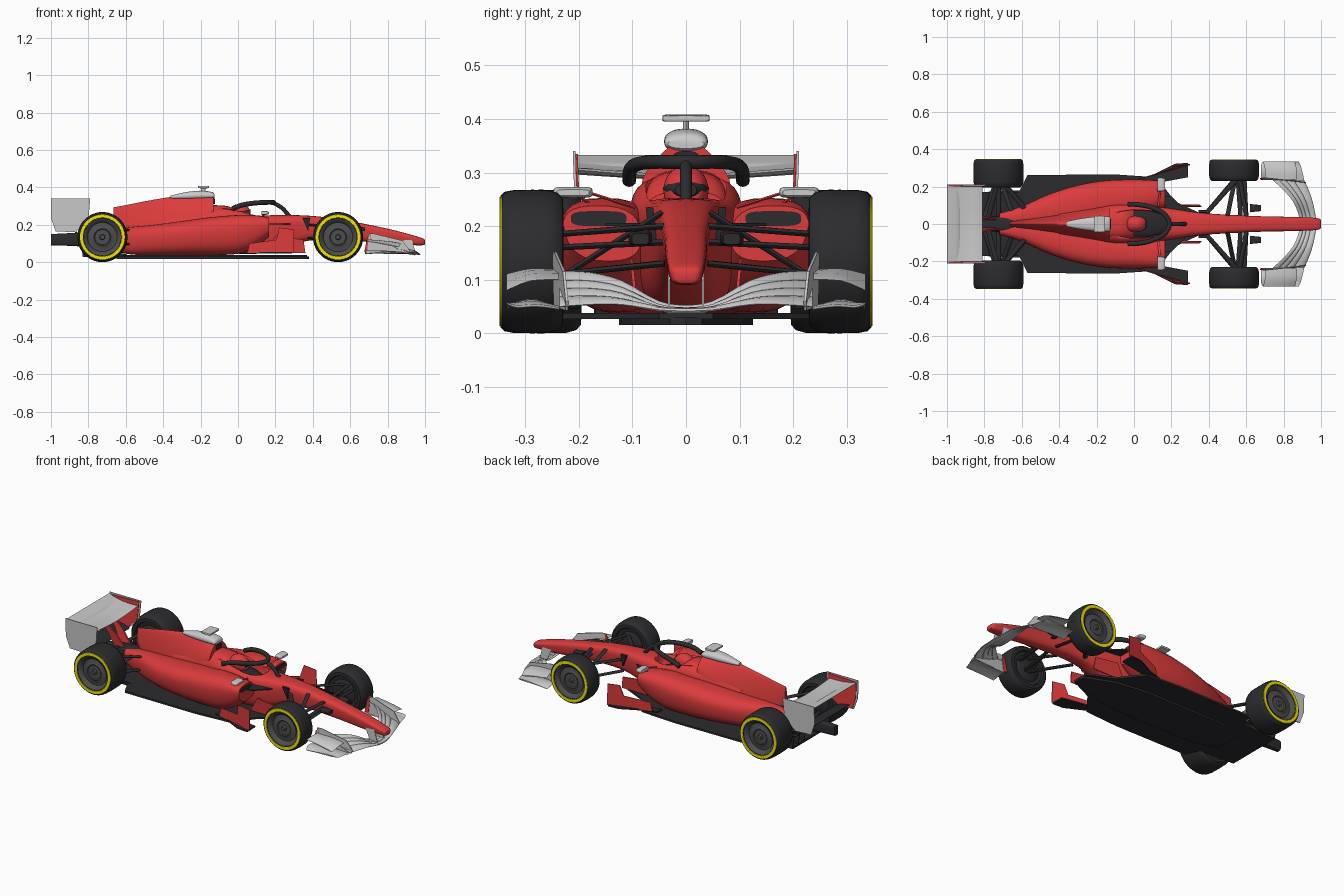
import bpy, bmesh, math
from mathutils import Vector


def material(name, col):
    m = bpy.data.materials.new(name)
    m.diffuse_color = (*col, 1)
    return m


RED = material("red_paint", (0.72, 0.045, 0.045))
DARK = material("dark_carbon", (0.025, 0.025, 0.028))
RIM = material("rim_grey", (0.075, 0.075, 0.08))
YELLOW = material("yellow_band", (0.9, 0.8, 0.0))
GREY = None


def mesh(name, verts, faces, mat, mirror=False, angle=40):
    if mirror:  # add the copy on the other side of y = 0
        n = len(verts)
        verts = list(verts) + [(x, -y, z) for x, y, z in verts]
        faces = list(faces) + [[i + n for i in reversed(f)] for f in faces]
    me = bpy.data.meshes.new(name)
    me.from_pydata(verts, [], faces)
    bm = bmesh.new()
    bm.from_mesh(me)
    bmesh.ops.recalc_face_normals(bm, faces=bm.faces)
    bm.to_mesh(me)
    bm.free()
    me.polygons.foreach_set("use_smooth", [True] * len(me.polygons))
    me.set_sharp_from_angle(angle=math.radians(angle))
    if mat:
        me.materials.append(mat)
    ob = bpy.data.objects.new(name, me)
    bpy.context.collection.objects.link(ob)
    return ob


def skin(name, rings, mat, mirror=False):
    n = len(rings[0])
    faces = [[r * n + i, r * n + (i + 1) % n, (r + 1) * n + (i + 1) % n, (r + 1) * n + i]
             for r in range(len(rings) - 1) for i in range(n)]
    faces += [list(range(n))[::-1], [(len(rings) - 1) * n + i for i in range(n)]]
    return mesh(name, [p for r in rings for p in r], faces, mat, mirror)


def smooth(rows, steps=4):  # Catmull-Rom through rows of numbers
    out = []
    for i in range(len(rows) - 1):
        p = [rows[max(i - 1, 0)], rows[i], rows[i + 1], rows[min(i + 2, len(rows) - 1)]]
        for s in range(steps):
            t = s / steps
            out.append(tuple(0.5 * (2 * b + (c - a) * t + (2 * a - 5 * b + 4 * c - d) * t * t
                       + (3 * b - a - 3 * c + d) * t ** 3) for a, b, c, d in zip(*p)))
    return out + [tuple(rows[-1])]


def loft(name, stations, mat, e=2.8, k=0.0, mirror=False, n=32):
    # stations: x, centre y, bottom z, top z, half width; k narrows the bottom
    rings = []
    for x, yc, z0, z1, hw in smooth(stations):
        ring = []
        for i in range(n):
            c, s = math.cos(2 * math.pi * i / n), math.sin(2 * math.pi * i / n)
            v = 0.5 + 0.5 * math.copysign(abs(s) ** (2 / e), s)
            y = yc + hw * math.copysign(abs(c) ** (2 / e), c)
            ring.append((x, y * (1 - k * (1 - v)), z0 + (z1 - z0) * v))
        rings.append(ring)
    return skin(name, rings, mat, mirror)


FOIL = [(0, 0), (.08, .6), (.35, 1), (.7, .7), (1, .15), (1, -.15), (.7, .1), (.35, -.2), (.08, -.4)]


def wing(name, stations, mat, a=0.0, b=1.0, t=0.008, sag=0.0, mirror=False):
    # stations: y, leading x, trailing x, leading z, trailing z
    rings = []
    for y, xl, xt, zl, zt in smooth(stations, 3):
        ring = []
        for f, h in FOIL:
            g = a + (b - a) * f
            ring.append((xl + (xt - xl) * g, y, zl + (zt - zl) * g - sag * math.sin(math.pi * g) + h * t))
        rings.append(ring)
    return skin(name, rings, mat, mirror)


def plate(name, outline, y0, y1, mat, lean=0.0, toe=0.0):  # upright x-z panel on both sides
    zm, xm = min(z for _, z in outline), min(x for x, _ in outline)
    return skin(name, [[(x, y + lean * (z - zm) - toe * (x - xm), z) for x, z in outline] for y in (y0, y1)],
                mat, True)


def slab(name, outline, z0, z1, mat, mirror=True):  # flat x-y panel
    return skin(name, [[(x, y, z) for x, y in outline] for z in (z0, z1)], mat, mirror)


def rods(name, pairs, r, mat, mirror=True, n=10):
    verts, faces = [], []
    for p, q in pairs:
        p, q, o = Vector(p), Vector(q), len(verts)
        w = (q - p).cross(Vector((1, 0.01, 0))).normalized()
        u = w.cross(q - p).normalized() * 1.4
        for i in range(n):
            d = (u * math.cos(6.28318 * i / n) + w * .7 * math.sin(6.28318 * i / n)) * r
            verts += [tuple(p + d), tuple(q + d)]
        faces += [[o + 2 * i, o + 2 * ((i + 1) % n), o + 2 * ((i + 1) % n) + 1, o + 2 * i + 1] for i in range(n)]
        faces += [[o + 2 * i for i in range(n)], [o + 2 * i + 1 for i in range(n)]]
    return mesh(name, verts, faces, mat, mirror)


def lathe(name, prof, cx, y0, mat, n=56, cz=0.134):  # turned around the axle
    verts = [(cx + r * math.cos(2 * math.pi * j / n), y0 + y, cz + r * math.sin(2 * math.pi * j / n))
             for r, y in prof for j in range(n)]
    faces = [[i * n + j, i * n + (j + 1) % n, (i + 1) * n + (j + 1) % n, (i + 1) * n + j]
             for i in range(len(prof) - 1) for j in range(n)]
    return mesh(name, verts, faces, mat, True, 35)


# Wheels
for tag, cx, y0, w in (("front", .535, .227, .118), ("rear", -.725, .193, .155)):
    lathe(tag + "_tyres", [(.095, .012), (.1, .002), (.118, .003), (.128, .012), (.133, .03), (.134, w / 2),
          (.133, w - .025), (.13, w - .009), (.123, w - .002), (.1, w - .002), (.096, w - .012)], cx, y0, DARK)
    lathe(tag + "_tyre_bands", [(.122, w - .004), (.12, w), (.104, w), (.102, w - .004)], cx, y0, YELLOW)
    lathe(tag + "_rims", [(.001, w - .008), (.012, w - .008), (.015, w - .022), (.04, w - .022), (.045, w - .018),
          (.05, w - .022), (.078, w - .024), (.084, w - .012), (.1, w - .003)], cx, y0, RIM)
    lathe(tag + "_brake_covers", [(.001, .005), (.06, .005), (.075, .015), (.1, .012)], cx, y0, DARK)

# Nose and chassis with cockpit opening
chassis = loft("nose_and_chassis", [(1, 0, .098, .116, .018), (.98, 0, .09, .13, .034), (.85, 0, .095, .167, .041),
    (.7, 0, .108, .2, .044), (.5, 0, .12, .236, .054), (.35, 0, .11, .25, .066), (.2, 0, .06, .253, .09),
    (.1, 0, .045, .26, .102), (0, 0, .045, .285, .112), (-.1, 0, .045, .294, .112), (-.22, 0, .045, .275, .09),
    (-.4, 0, .045, .235, .06)], RED, 3.4, .22)
cutter = loft("cockpit_cutter", [(.19, 0, .2, .34, .02), (.17, 0, .17, .35, .05), (.1, 0, .16, .35, .07),
    (-.02, 0, .16, .35, .075), (-.1, 0, .18, .35, .06)], DARK, 3)
cutter.hide_render = cutter.hide_viewport = True
cut = chassis.modifiers.new("cockpit", "BOOLEAN")
cut.object, cut.operation = cutter, "DIFFERENCE"
loft("seat", [(.18, 0, .13, .19, .05), (.08, 0, .13, .225, .08), (-.03, 0, .15, .25, .08)], DARK)
loft("headrest", [(.0, 0, .16, .265, .078), (-.05, 0, .16, .298, .08), (-.13, 0, .16, .305, .08)], RED)
loft("helmet", [(.065, 0, .245, .265, .01), (.06, 0, .235, .285, .027), (.04, 0, .22, .303, .038),
    (.01, 0, .22, .312, .042), (-.03, 0, .225, .3, .036), (-.045, 0, .25, .27, .012)], RED, 2.1)
loft("helmet_visor", [(.068, 0, .255, .28, .02), (.045, 0, .25, .288, .037), (.01, 0, .255, .285, .043)], DARK, 2.2)
plate("chassis_side_panels", [(.345, .235), (.385, .235), (.375, .165)], .054, .068, DARK, .1)

# Halo
for name, rad, pts in (("halo_hoop", .013, [(-.03, -.106, .285), (.02, -.104, .305), (.09, -.09, .316),
                        (.16, -.055, .32), (.19, 0, .319), (.16, .055, .32), (.09, .09, .316),
                        (.02, .104, .305), (-.03, .106, .285)]),
                       ("halo_pillar", .011, [(.185, 0, .319), (.235, 0, .29), (.275, 0, .245)])):
    cu = bpy.data.curves.new(name, "CURVE")
    cu.dimensions, cu.bevel_depth, cu.bevel_resolution, cu.use_fill_caps = "3D", rad, 4, True
    path = smooth(pts, 6)
    sp = cu.splines.new("POLY")
    sp.points.add(len(path) - 1)
    for p, co in zip(sp.points, path):
        p.co = (*co, 1)
    sp.use_smooth = True
    cu.materials.append(DARK)
    bpy.context.collection.objects.link(bpy.data.objects.new(name, cu))

# Engine cover, airbox and roof camera
loft("engine_cover", [(-.13, 0, .24, .362, .037), (-.2, 0, .17, .368, .037), (-.35, 0, .12, .35, .026),
    (-.5, 0, .09, .325, .016), (-.6, 0, .1, .305, .01), (-.665, 0, .2, .293, .005)], RED, 2.2, -2)
loft("airbox_inlet", [(-.124, 0, .31, .34, .025), (-.15, 0, .31, .34, .025)], DARK)
loft("airbox_cap", [(-.125, 0, .345, .362, .034), (-.14, 0, .338, .375, .04), (-.2, 0, .335, .382, .04),
    (-.28, 0, .335, .374, .03), (-.36, 0, .34, .355, .014)], GREY, 2.3)
rods("camera_stem", [((-.185, 0, .37), (-.185, 0, .4))], .008, GREY, False)
loft("roof_camera", [(-.155, 0, .396, .406, .043), (-.165, 0, .395, .408, .044), (-.2, 0, .395, .408, .044),
    (-.215, 0, .396, .406, .043)], GREY, 8)

# Sidepods, with the top sweeping down towards the gearbox
loft("sidepods", [(.165, .165, .135, .238, .075), (.1, .16, .085, .25, .086), (0, .15, .045, .252, .1),
    (-.15, .137, .038, .24, .108), (-.3, .107, .036, .22, .112), (-.45, .075, .036, .2, .095),
    (-.6, .042, .045, .185, .058), (-.72, .025, .08, .165, .035)], RED, 2.6, .12, True)
loft("sidepod_inlets", [(.167, .163, .2, .228, .052), (.13, .163, .2, .228, .052)], DARK, 3.5, 0, True)

# Mirrors
loft("mirrors", [(.165, .211, .257, .268, .03), (.15, .211, .253, .273, .036), (.125, .211, .253, .273, .036)],
     GREY, 5, 0, True)
rods("mirror_stays", [((.14, .2, .256), (.12, .17, .235)), ((.14, .18, .262), (.13, .095, .235))], .004, RED)

# Floor, plank, bargeboards and diffuser
slab("floor", [(.37, 0), (.37, .05), (.22, .12), (.12, .25), (-.1, .265), (-.57, .262), (-.61, .18), (-.83, .17),
     (-.83, 0)], .027, .038, DARK)
slab("plank", [(.38, 0), (.37, .03), (.2, .1), (0, .125), (-.5, .125), (-.65, .08), (-.65, 0)], .016, .03, DARK)
slab("bargeboard_shelves", [(.29, .25), (.29, .327), (.22, .322), (.1, .262), (.02, .24), (.02, .2)], .045, .053, DARK)
skin("bargeboards", [[(x, y + d, z) for x, y, z in ((.3, .322, .05), (.3, .318, .175), (.22, .315, .185),
     (.205, .3, .12), (.06, .25, .1), (.05, .25, .05))] for d in (-.004, 0)], RED, True)
plate("inner_vanes", [(.36, .05), (.35, .12), (.2, .14), (.15, .05)], .09, .096, RED, .1)
slab("vane_roofs", [(.28, .07), (.2, .15), (.15, .15), (.15, .08)], .2, .206, DARK)
wing("diffuser", [(-.17, -.58, -.84, .035, .1), (.17, -.58, -.84, .035, .1)], DARK, sag=.01)
for i, y in enumerate((.06, .115, .168)):
    plate(f"diffuser_strakes_{i + 1}", [(-.6, .03), (-.83, .03), (-.84, .11)], y, y + .004, DARK)
loft("gearbox", [(-.6, 0, .06, .18, .05), (-.75, 0, .07, .17, .04), (-.86, 0, .085, .158, .024),
    (-1, 0, .09, .15, .018)], DARK, 4)

# Front wing: stacked elements, endplates, outboard fins and nose pylons
span = [(0, .975, .885, .042, .05), (.05, .97, .88, .044, .058), (.12, .955, .85, .054, .098),
        (.18, .935, .8, .054, .113), (.236, .91, .74, .05, .115)]
span = [(-s[0], *s[1:]) for s in span[:0:-1]] + span
for i, (a, b) in enumerate(((0, .36), (.33, .6), (.57, .8), (.77, 1))):
    wing(f"front_wing_element_{i + 1}", span, GREY, a, b, .007, .006)
plate("front_wing_endplates", [(.69, .05), (.91, .043), (.92, .06), (.88, .115), (.73, .152), (.7, .152)],
      .242, .247, GREY, .03, .1)
plate("endplate_inner_faces", [(.675, .055), (.7, .055), (.71, .15), (.69, .13)], .238, .245, RED, .04)
wing("outboard_fins", [(.238, .87, .7, .1, .118), (.29, .87, .7, .098, .12), (.335, .86, .69, .08, .11)],
     GREY, t=.005, mirror=True)
wing("footplates", [(.236, .91, .68, .045, .045), (.28, .9, .68, .05, .062), (.315, .89, .68, .048, .058),
     (.335, .88, .69, .055, .045)], GREY, t=.006, mirror=True)
plate("nose_pylons", [(.95, .05), (.9, .05), (.87, .12), (.93, .12)], .03, .034, GREY)
loft("turning_vanes", [(.68, .085, .166, .186, .016), (.62, .085, .164, .19, .022)], DARK, 5, 0, True)

# Rear wing
wing("rear_wing_main", [(-.208, -.81, -.95, .305, .317), (0, -.81, -.95, .292, .31), (.208, -.81, -.95, .305, .317)],
     GREY, t=.01, sag=.012)
wing("rear_wing_flap", [(-.208, -.93, -1, .308, .332), (.208, -.93, -1, .308, .332)], GREY, t=.007, sag=.004)
plate("rear_wing_endplates", [(-.79, .34), (-1, .34), (-1, .235), (-.975, .165), (-.87, .16), (-.8, .225)],
      .2, .205, GREY, .035)
plate("rear_endplate_inner_faces", [(-.8, .335), (-.99, .33), (-.99, .24), (-.97, .17), (-.87, .165), (-.81, .228)],
      .196, .2, RED, .035)
plate("rear_wing_pylons", [(-.72, .15), (-.8, .15), (-.84, .24), (-.89, .292), (-.85, .29), (-.79, .24)],
      .02, .028, RED, .12)
wing("rear_beam_wing", [(-.2, -.86, -.95, .16, .185), (.2, -.86, -.95, .16, .185)], DARK, t=.008)

# Suspension arms, front and rear
rods("front_suspension", [((.38, .05, .2), (.55, .24, .185)), ((.6, .04, .2), (.565, .24, .185)),
     ((.38, .05, .13), (.54, .24, .11)), ((.57, .04, .13), (.555, .24, .11)),
     ((.5, .045, .225), (.54, .24, .1)), ((.6, .04, .17), (.59, .24, .16))], .0085, DARK)
rods("rear_suspension", [((-.55, .04, .165), (-.7, .22, .19)), ((-.78, .03, .16), (-.73, .22, .19)),
     ((-.55, .05, .1), (-.7, .22, .09)), ((-.8, .03, .1), (-.74, .22, .09)),
     ((-.64, .03, .165), (-.71, .22, .1)), ((-.725, .02, .13), (-.725, .22, .134))], .009, DARK)
